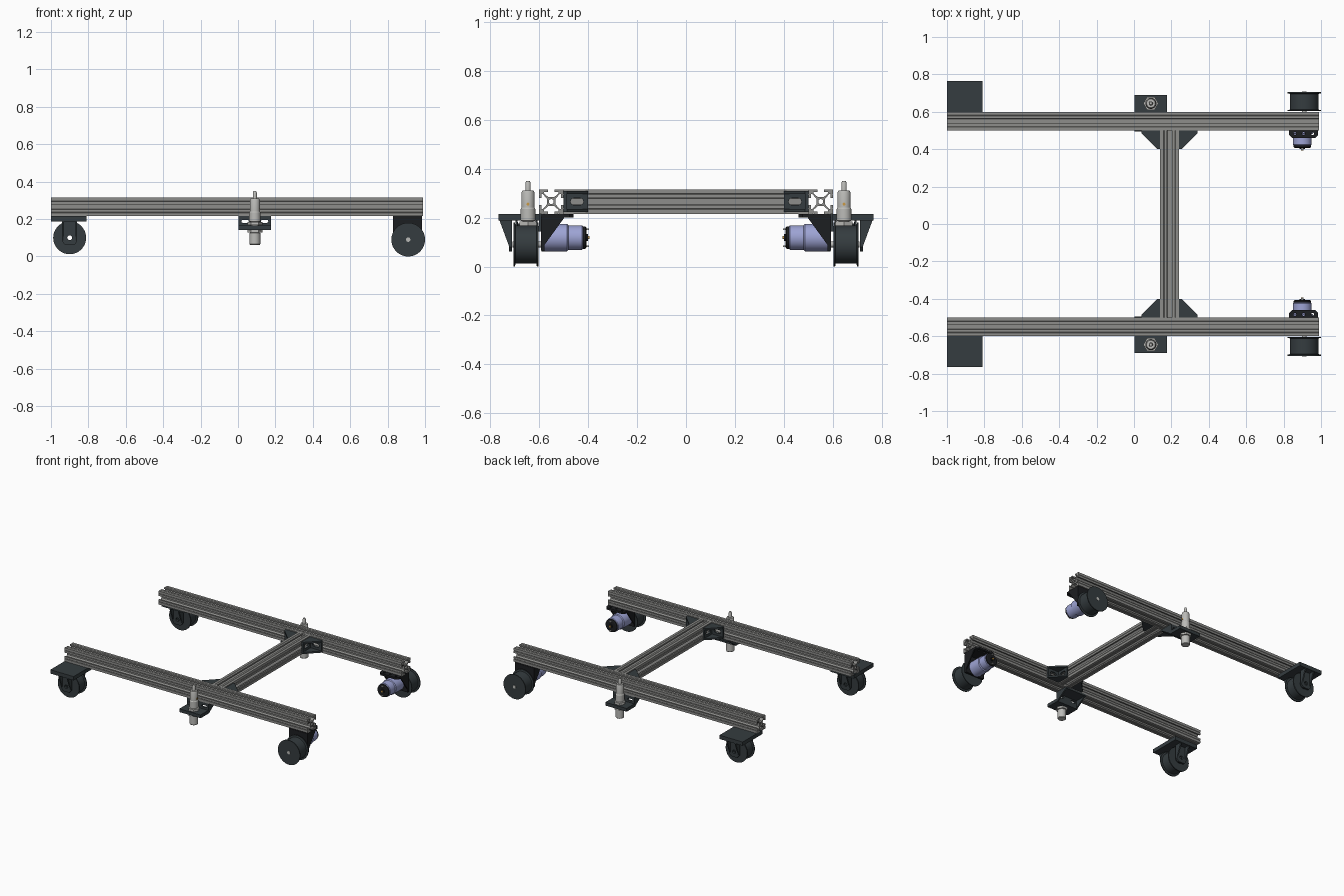
import bpy, bmesh
from math import sin, cos, pi
from mathutils import Matrix

if "Cube" in bpy.data.objects:
    bpy.data.objects.remove(bpy.data.objects["Cube"])


def material(name, r, g, b):
    m = bpy.data.materials.new(name)
    m.diffuse_color = (r, g, b, 1)
    m.use_nodes = True
    m.node_tree.nodes["Principled BSDF"].inputs["Base Color"].default_value = m.diffuse_color
    return m


ALU = material("aluminium", 0.27, 0.27, 0.26)
STEEL = material("steel", 0.5, 0.5, 0.48)
DARK = material("dark_plastic", 0.035, 0.045, 0.05)
BLACK = material("black_metal", 0.012, 0.013, 0.015)
BLUE = material("motor_blue", 0.34, 0.37, 0.66)
BRASS = material("brass", 0.6, 0.32, 0.06)

# columns: where local u, v, w go
AXES = {"x": Matrix(((0, 0, 1), (1, 0, 0), (0, 1, 0))).to_4x4(),
        "y": Matrix(((1, 0, 0), (0, 0, 1), (0, 1, 0))).to_4x4(),
        "z": Matrix.Identity(4)}


def place(name, bm, axis, mat, both):
    """Finish a mesh; with both=True also add its mirror image across y."""
    bm.transform(AXES[axis])
    bmesh.ops.remove_doubles(bm, verts=bm.verts, dist=1e-5)
    for side in ((1, -1) if both else (1,)):
        if side < 0:
            bm.transform(Matrix.Diagonal((1, -1, 1, 1)))
        bmesh.ops.recalc_face_normals(bm, faces=bm.faces)
        me = bpy.data.meshes.new(name)
        bm.to_mesh(me)
        me.materials.append(mat)
        me.shade_smooth()
        me.set_sharp_from_angle(angle=0.5)
        label = name + ("_back" if side > 0 else "_front") if both else name
        bpy.context.collection.objects.link(bpy.data.objects.new(label, me))
    bm.free()


def extrude(name, loops, axis, lo, hi, mat=DARK, both=True):
    """Extrude an outline (first loop) with holes (other loops) along an axis."""
    cu = bpy.data.curves.new(name, "CURVE")
    cu.dimensions, cu.fill_mode, cu.extrude = "2D", "BOTH", (hi - lo) / 2
    for loop in loops:
        sp = cu.splines.new("POLY")
        sp.points.add(len(loop) - 1)
        for p, (u, v) in zip(sp.points, loop):
            p.co = (u, v, 0, 1)
        sp.use_cyclic_u = True
    ob = bpy.data.objects.new(name, cu)
    bpy.context.collection.objects.link(ob)
    dg = bpy.context.evaluated_depsgraph_get()
    me = bpy.data.meshes.new_from_object(ob.evaluated_get(dg))
    bm = bmesh.new()
    bm.from_mesh(me)
    bm.transform(Matrix.Translation((0, 0, (lo + hi) / 2)))
    bpy.data.objects.remove(ob)
    bpy.data.curves.remove(cu)
    bpy.data.meshes.remove(me)
    place(name, bm, axis, mat, both)


def revolve(name, profile, axis, u, v, mat, closed=False, segs=40, both=True):
    """Spin (radius, height) points round an axis through (u, v)."""
    bm = bmesh.new()
    vs = [bm.verts.new((r, 0, h)) for r, h in profile]
    es = [bm.edges.new(p) for p in zip(vs, vs[1:] + vs[:1] if closed else vs[1:])]
    bmesh.ops.spin(bm, geom=vs + es, cent=(0, 0, 0), axis=(0, 0, 1),
                   angle=2 * pi, steps=segs)
    bm.transform(Matrix.Translation((u, v, 0)))
    place(name, bm, axis, mat, both)


def rod(name, r, lo, hi, axis, u, v, mat, segs=40):
    revolve(name, [(0, lo), (r, lo), (r, hi), (0, hi)], axis, u, v, mat, segs=segs)


def rect(u0, u1, v0, v1):
    return [(u0, v0), (u1, v0), (u1, v1), (u0, v1)]


def circle(u, v, r, n=24):
    return [(u + r * cos(2 * pi * i / n), v + r * sin(2 * pi * i / n)) for i in range(n)]


def slot(u, v, length, r):
    return [(u + (length if cos(a) > 0 else -length) + r * cos(a), v + r * sin(a))
            for a in ((i + 0.5) * pi / 8 for i in range(16))]


def slotted_profile(u, v):
    """T-slot section: one side, turned four times, plus a centre bore."""
    half = [(.05, -.05), (.05, -.032), (.048, -.03), (.05, -.028), (.05, -.014),
            (.04, -.014), (.04, -.03), (.034, -.03), (.018, -.012)]
    pts = half + [(a, -b) for a, b in half[:0:-1]]
    out = []
    for _ in range(4):
        out += pts
        pts = [(-b, a) for a, b in pts]
    return [[(u + a, v + b) for a, b in out], circle(u, v, .01)]


# Frame: two long rails and a crossbar
extrude("rail", slotted_profile(.55, .265), "x", -1, .99, ALU)
extrude("crossbar", slotted_profile(.19, .265), "y", -.5, .5, ALU, both=False)

# Corner brackets where the crossbar meets the rails
for s, tag in ((1, "right"), (-1, "left")):
    def X(d):
        return .19 + s * d
    name = "corner_bracket_" + tag
    tri = [(X(.05), .5), (X(.15), .5), (X(.15), .485), (X(.065), .4), (X(.05), .4)]
    for z in (.222, .296):
        extrude(name + "_cheek", [tri], "z", z, z + .012)
    a, b = sorted((X(.05), X(.062)))
    extrude(name + "_bar_leg", [rect(.4, .5, .222, .308), slot(.445, .265, .012, .014)],
            "x", a, b)
    a, b = sorted((X(.05), X(.15)))
    extrude(name + "_rail_leg", [rect(a, b, .222, .308), slot(X(.105), .265, .012, .014)],
            "y", .488, .5)

# Casters at the left end
extrude("caster_plate", [rect(-1, -.81, .535, .765)], "z", .187, .215)
for y, out in ((.71, 1), (.577, -1)):
    arm = [(-.94, .187), (-.94, .08), (-.925, .062), (-.875, .062), (-.86, .08), (-.86, .187)]
    extrude("caster_arm", [arm, circle(-.9, .1, .013)], "y", y, y + .013)
    face = y + .013 if out > 0 else y
    gusset = [(face, .187), (face + out * .038, .187), (face, .085)]
    for x in (-.94, -.87):
        extrude("caster_gusset", [gusset], "x", x, x + .01)
revolve("caster_wheel",
        [(.013, .602), (.03, .602), (.03, .606), (.088, .606), (.088, .614), (.076, .616),
         (.076, .686), (.088, .688), (.088, .696), (.03, .696), (.03, .702), (.013, .702)],
        "y", -.9, .1, DARK, closed=True, segs=48)

# Drive wheels at the right end
revolve("drive_wheel",
        [(0, .603), (.09, .603), (.09, .609), (.077, .611), (.077, .696), (.09, .698),
         (.09, .705), (0, .705)], "y", .91, .09, DARK, segs=48)
rod("drive_shaft", .012, .57, .708, "y", .91, .09, STEEL, 20)

# Motor brackets
plate = [(.83, .59), (.83, .475), (.845, .46), (.97, .46), (.985, .475), (.985, .59)]
extrude("motor_bracket_top",
        [plate] + [circle(x, .483, .008, 16) for x in (.86, .907, .954)],
        "z", .2, .215, BLACK)
extrude("motor_bracket_face", [rect(.83, .985, .065, .205)], "y", .577, .592, BLACK)
for x in (.83, .977):
    extrude("motor_bracket_gusset", [[(.58, .202), (.495, .202), (.58, .085)]],
            "x", x, x + .008, BLACK)

# Motors
revolve("motor_body",
        [(0, .578), (.056, .578), (.056, .485), (.05, .48), (.05, .425), (.046, .42), (0, .42)],
        "y", .9, .118, BLUE)
revolve("motor_cap", [(0, .42), (.046, .42), (.046, .411), (.04, .407), (.014, .407),
                      (.014, .4), (0, .4)], "y", .9, .118, BLACK)
for z in (.083, .153):
    extrude("motor_terminal", [rect(.893, .907, z - .003, z + .003)], "y", .396, .41, STEEL)
rod("motor_rear_shaft", .006, .394, .402, "y", .9, .118, BRASS, 16)

# Stepped brackets that hold the plungers below the rails
PX, PY = .09, .645
extrude("plunger_bracket_top", [rect(.003, .177, .495, .6)], "z", .203, .215)
extrude("plunger_bracket_web",
        [rect(.003, .177, .142, .215)] + [slot(x, .188, .012, .008) for x in (.038, .142)],
        "y", .586, .6)
extrude("plunger_bracket_shelf", [rect(.003, .177, .586, .69), circle(PX, PY, .023)],
        "z", .142, .166)
for x in (.003, .167):
    extrude("plunger_bracket_gusset", [[(.588, .205), (.5, .205), (.588, .145)]],
            "x", x, x + .01)

# Plungers
revolve("plunger_body",
        [(0, .062), (.026, .062), (.029, .066), (.029, .125), (.023, .128), (.023, .185),
         (.03, .187), (.03, .235), (.027, .24), (.027, .3), (.023, .31), (.011, .31),
         (.011, .34), (.007, .35), (0, .35)], "z", PX, PY, STEEL)
for z in (.128, .167):
    rod("plunger_nut", .04, z, z + .016, "z", PX, PY, STEEL, 6)
rod("plunger_port", .006, PX + .02, PX + .0285, "x", PY, .255, BRASS, 16)
